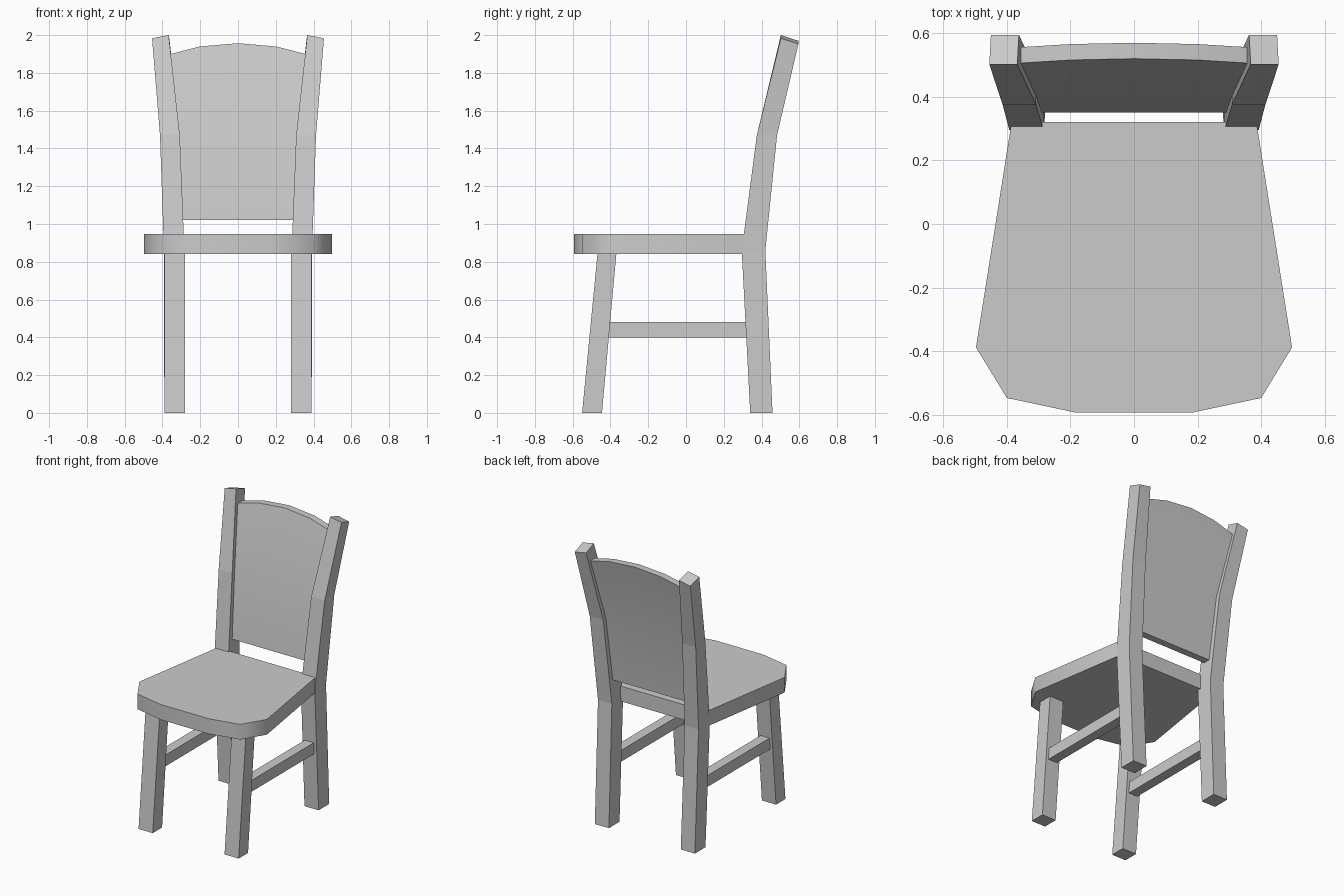
import bpy, bmesh
from math import radians

if "Cube" in bpy.data.objects:
    bpy.data.objects.remove(bpy.data.objects["Cube"])


def finish(name, bm, mirror=False, smooth=None):
    bmesh.ops.recalc_face_normals(bm, faces=bm.faces)
    mesh = bpy.data.meshes.new(name)
    bm.to_mesh(mesh)
    bm.free()
    ob = bpy.data.objects.new(name, mesh)
    bpy.context.collection.objects.link(ob)
    if mirror:
        ob.modifiers.new("mirror", 'MIRROR').use_mirror_merge = False
    if smooth:
        bpy.ops.object.select_all(action='DESELECT')
        ob.select_set(True)
        bpy.context.view_layer.objects.active = ob
        bpy.ops.object.shade_smooth_by_angle(angle=radians(smooth))
    return ob


def loft(name, rings, **kw):
    """Skin a stack of closed rings and cap both ends."""
    bm = bmesh.new()
    vs = [[bm.verts.new(p) for p in ring] for ring in rings]
    n = len(vs[0])
    for a, b in zip(vs, vs[1:]):
        for i in range(n):
            j = (i + 1) % n
            bm.faces.new((a[i], a[j], b[j], b[i]))
    bm.faces.new(vs[0])
    bm.faces.new(vs[-1])
    return finish(name, bm, **kw)


def rect(x0, x1, y0, y1, z):
    return [(x0, y0, z), (x1, y0, z), (x1, y1, z), (x0, y1, z)]


# Seat: tapered outline with a faceted front
half = [(0.385, 0.32), (0.497, -0.388), (0.40, -0.547), (0.188, -0.592)]
outline = half + [(-x, y) for x, y in reversed(half)]
loft("seat", [[(x, y, z) for x, y in outline] for z in (0.84, 0.947)], smooth=48)

# Front legs, raked forward
loft("front_leg", [rect(0.28, 0.39, -0.55, -0.445, 0),
                   rect(0.28, 0.39, -0.468, -0.368, 0.85)], mirror=True)

# Back posts: bent twice, top cut square to the post
top = [(0.367, 0.502, 2.0), (0.455, 0.502, 1.983),
       (0.45, 0.595, 1.953), (0.362, 0.595, 1.97)]
loft("back_post", [rect(0.28, 0.39, 0.34, 0.458, 0),
                   rect(0.284, 0.392, 0.295, 0.42, 0.86),
                   rect(0.308, 0.413, 0.375, 0.482, 1.47),
                   top], mirror=True)

# Side stretchers between the front legs and back posts
loft("side_stretcher", [rect(0.30, 0.37, -0.44, 0.34, 0.40),
                        rect(0.30, 0.37, -0.44, 0.34, 0.48)], mirror=True)

# Back panel: follows the post bend, with an arched top edge
arch = [(-1, 1.897), (-0.54, 1.94), (0, 1.957), (0.54, 1.94), (1, 1.897)]


def panel_ring(u, ztop):
    front = [(0.30 * u, 0.35, 1.02), (0.325 * u, 0.402, 1.47),
             (0.37 * u, 0.402 + (ztop - 1.47) * 0.242, ztop)]
    return front + [(x, y + 0.05, z) for x, y, z in reversed(front)]


loft("back_panel", [panel_ring(u, z) for u, z in arch], smooth=30)
